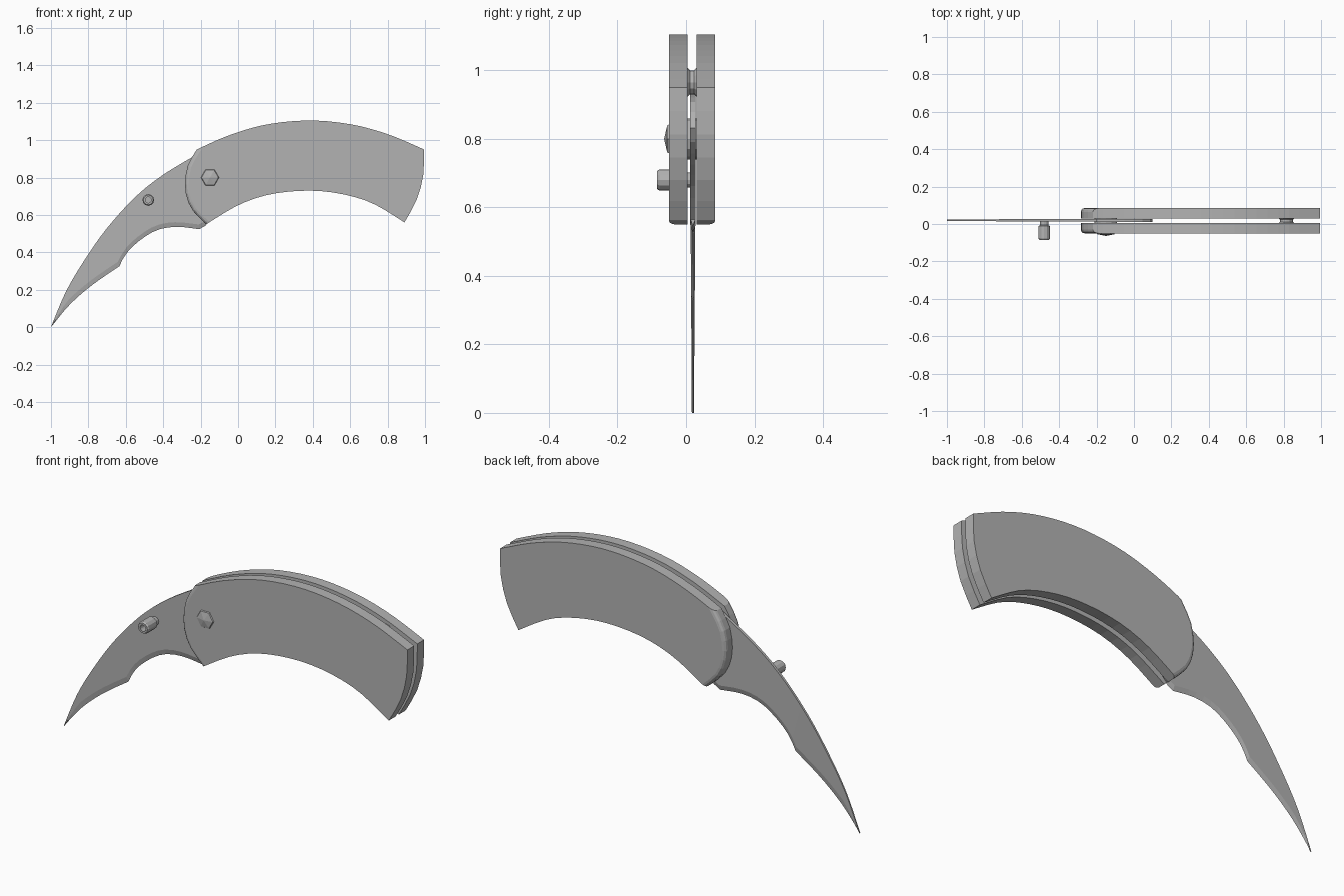
import bpy, bmesh, math
from mathutils import Vector, Matrix
from mathutils.geometry import interpolate_bezier

cube = bpy.data.objects.get("Cube")
if cube:
    bpy.data.objects.remove(cube, do_unlink=True)

steel = bpy.data.materials.new("plain_grey")
steel.use_nodes = True
GREY = (0.45, 0.45, 0.45, 1)
steel.diffuse_color = GREY
steel.node_tree.nodes["Principled BSDF"].inputs["Base Color"].default_value = GREY
MID = 0.02  # depth of the blade's centre plane


def finish(name, bm):
    bmesh.ops.recalc_face_normals(bm, faces=bm.faces)
    mesh = bpy.data.meshes.new(name)
    bm.to_mesh(mesh)
    bm.free()
    mesh.materials.append(steel)
    obj = bpy.data.objects.new(name, mesh)
    bpy.context.collection.objects.link(obj)
    return obj


def smooth_path(points, count):
    """Evenly spaced points on a smooth curve through the given ones."""
    p = [Vector((x, 0, z)) for x, z in points]
    dense = []
    for i in range(len(p) - 1):
        a, b = p[i], p[i + 1]
        ta = (b - p[max(i - 1, 0)]) / 6
        tb = (p[min(i + 2, len(p) - 1)] - a) / 6
        dense += interpolate_bezier(a, a + ta, b - tb, b, 9)[:-1]
    dense.append(p[-1])
    run = [0]
    for a, b in zip(dense, dense[1:]):
        run.append(run[-1] + (b - a).length)
    out, k = [], 0
    for i in range(count):
        d = run[-1] * i / (count - 1)
        while k < len(run) - 2 and run[k + 1] < d:
            k += 1
        out.append(dense[k].lerp(dense[k + 1], (d - run[k]) / (run[k + 1] - run[k])))
    return out


def slab(name, outline, y0, y1, round_y=None):
    """Flat plate; the rim at depth round_y is rounded at the blade end."""
    bm = bmesh.new()
    face = bm.faces.new([bm.verts.new((p.x, y0, p.z)) for p in outline])
    res = bmesh.ops.extrude_face_region(bm, geom=[face])
    moved = [g for g in res["geom"] if isinstance(g, bmesh.types.BMVert)]
    bmesh.ops.translate(bm, verts=moved, vec=(0, y1 - y0, 0))
    if round_y is not None:
        rim = [e for e in bm.edges if all(abs(v.co.y - round_y) < 1e-4
               and v.co.x < -0.17 for v in e.verts)]
        bmesh.ops.bevel(bm, geom=rim, offset=0.02, segments=3, profile=0.5,
                        affect='EDGES')
    return finish(name, bm)


def turned(name, x, z, profile, sides):
    """Turned part about the depth axis; profile is (radius, depth)."""
    bm = bmesh.new()
    rings = []
    for r, y in profile:
        if r == 0:
            rings.append([bm.verts.new((x, y, z))] * sides)
        else:
            rings.append([bm.verts.new((x + r * math.cos(math.tau * i / sides), y,
                                        z + r * math.sin(math.tau * i / sides)))
                          for i in range(sides)])
    for a, b in zip(rings, rings[1:]):
        for i in range(sides):
            j = (i + 1) % sides
            bm.faces.new(list(dict.fromkeys([a[i], a[j], b[j], b[i]])))
    return finish(name, bm)


# Handle scales: two curved plates with a slot between them
top = smooth_path([(-.22, .95), (-.05, 1.025), (.15, 1.083), (.38, 1.105),
                   (.6, 1.085), (.8, 1.032), (.995, .95)], 22)
butt = smooth_path([(.995, .95), (.99, .81), (.955, .68), (.89, .56)], 7)
belly = smooth_path([(.89, .56), (.72, .662), (.55, .713), (.37, .73), (.17, .71),
                     (0, .652), (-.17, .55)], 20)
nose = smooth_path([(-.17, .55), (-.25, .635), (-.283, .74), (-.27, .86),
                    (-.22, .95)], 10)
outline = top[:-1] + butt[:-1] + belly[:-1] + nose[:-1]
slab("front_handle_scale", outline, -0.05, 0.005, -0.05)
slab("back_handle_scale", outline, 0.03, 0.085, 0.085)

# Blade: spine and cutting edge lofted with a narrow ground bevel
N = 26
spine = smooth_path([(-.2, .935), (-.4, .815), (-.55, .695), (-.7, .53), (-.82, .36),
                     (-.92, .19), (-1, 0)], N)
heel = smooth_path([(-.17, .545), (-.22, .52), (-.26, .532), (-.36, .535), (-.45, .512),
                    (-.54, .452), (-.6, .39), (-.635, .325)], 14)
tip = smooth_path([(-.635, .325), (-.78, .225), (-.9, .12), (-1, 0)], N - 13)
edge = heel[:-1] + tip
bm = bmesh.new()
sections = []
for i, (s, e) in enumerate(zip(spine, edge)):
    half = 0.008 * (1 - 0.6 * i / (N - 1))
    width = (s - e).length
    ridge = e.lerp(s, min(0.025 / width, 0.4)) if width > 1e-5 else e
    off = Vector((0, half, 0))
    mid = Vector((0, MID, 0))
    sections.append([bm.verts.new(v + mid) for v in
                     (s - off, ridge - off, e, ridge + off, s + off)])
for a, b in zip(sections, sections[1:]):
    for i in range(5):
        j = (i + 1) % 5
        bm.faces.new((a[i], a[j], b[j], b[i]))
bm.faces.new(sections[0])
bmesh.ops.remove_doubles(bm, verts=bm.verts, dist=1e-4)
finish("blade", bm)

# Tang hidden in the slot
tang = smooth_path([(-.2, .925), (-.06, .93), (.06, .9), (.1, .83), (.03, .75),
                    (-.08, .66), (-.18, .555)], 16)
slab("blade_tang", tang, MID - 0.008, MID + 0.008)

# Hollow thumb stud with a narrow neck
turned("thumb_stud", -.48, .68,
       [(0, .018), (.022, .018), (.022, -.006), (.031, -.012), (.031, -.078),
        (.026, -.085), (.016, -.085), (.016, -.04), (0, -.04)], 12)

# Faceted pivot cap and the pins across the slot
turned("pivot_cap", -.15, .8, [(.05, -.048), (.045, -.055), (0, -.064)], 6)
turned("pivot_pin", -.15, .8, [(0, .002), (.06, .002), (.06, .033), (0, .033)], 12)
turned("rear_spacer", .815, .965, [(0, .002), (.045, .002), (.035, .012), (.035, .023),
                                   (.045, .033), (0, .033)], 12)
